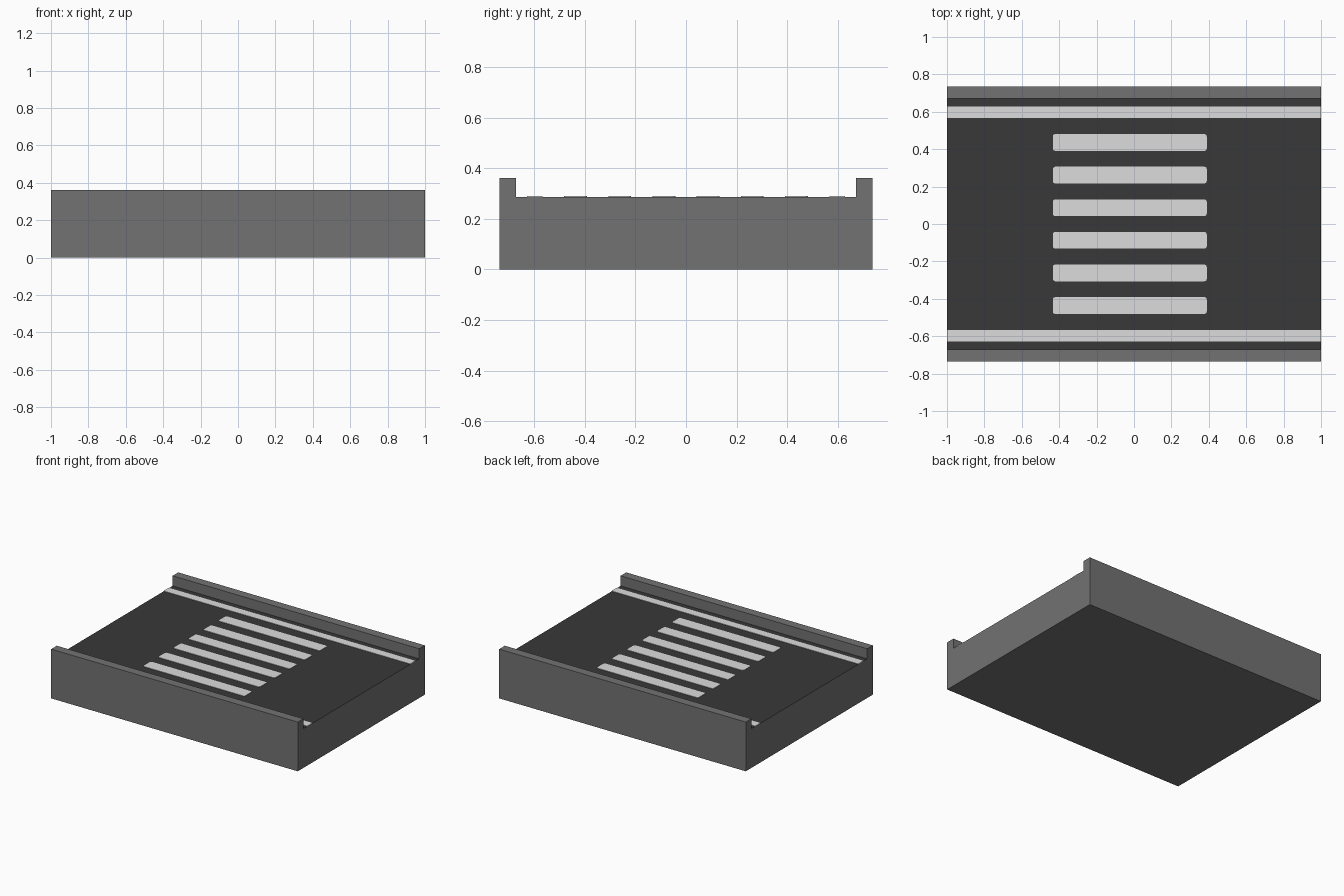
import bpy, bmesh

if "Cube" in bpy.data.objects:
    bpy.data.objects.remove(bpy.data.objects["Cube"])

def material(name, v):
    m = bpy.data.materials.new(name)
    m.diffuse_color = (v, v, v, 1)
    m.use_nodes = True
    m.node_tree.nodes["Principled BSDF"].inputs["Base Color"].default_value = m.diffuse_color
    return m

CONCRETE = material("concrete grey", 0.17)
ASPHALT = material("asphalt dark grey", 0.04)
PAINT = material("road paint light grey", 0.72)

HALF_W, CURB_IN, DECK, TOP = 0.736, 0.671, 0.287, 0.361

def finish(name, bm, mats):
    bmesh.ops.recalc_face_normals(bm, faces=bm.faces)
    me = bpy.data.meshes.new(name)
    bm.to_mesh(me)
    bm.free()
    for m in mats:
        me.materials.append(m)
    ob = bpy.data.objects.new(name, me)
    bpy.context.collection.objects.link(ob)
    return ob

# Road slab with raised curbs: one profile extruded along x
half = [(HALF_W, 0), (HALF_W, TOP), (CURB_IN, TOP), (CURB_IN, DECK)]
profile = half + [(-y, z) for y, z in reversed(half)]
bm = bmesh.new()
face = bm.faces.new([bm.verts.new((-1, y, z)) for y, z in profile])
ext = bmesh.ops.extrude_face_region(bm, geom=[face])
bmesh.ops.translate(bm, vec=(2, 0, 0),
                    verts=[g for g in ext["geom"] if isinstance(g, bmesh.types.BMVert)])
bmesh.ops.recalc_face_normals(bm, faces=bm.faces)
# The deck between the curbs is asphalt
for f in bm.faces:
    if f.normal.z > 0.9 and abs(f.calc_center_median().y) < 0.1:
        f.material_index = 1
finish("road_slab", bm, [CONCRETE, ASPHALT])

def plate(name, x0, x1, y0, y1, radius=0):
    """Thin painted marking on the deck, with optional rounded corners."""
    bm = bmesh.new()
    bmesh.ops.create_cube(bm, size=1)
    t = 0.003
    for v in bm.verts:
        v.co = (x0 if v.co.x < 0 else x1,
                y0 if v.co.y < 0 else y1,
                DECK - 0.001 if v.co.z < 0 else DECK + t)
    if radius:
        corners = [e for e in bm.edges
                   if abs(e.verts[0].co.z - e.verts[1].co.z) > t / 2]
        bmesh.ops.bevel(bm, geom=corners, offset=radius, segments=3,
                        profile=0.5, affect='EDGES')
    finish(name, bm, [PAINT])

# Edge lines beside each curb
plate("edge_line_back", -1, 1, 0.567, 0.627)
plate("edge_line_front", -1, 1, -0.627, -0.567)

# Crosswalk bars
for i in range(6):
    y = 0.436 - i * 0.1744
    plate(f"crosswalk_bar_{i + 1}", -0.434, 0.389, y - 0.045, y + 0.045, 0.013)
